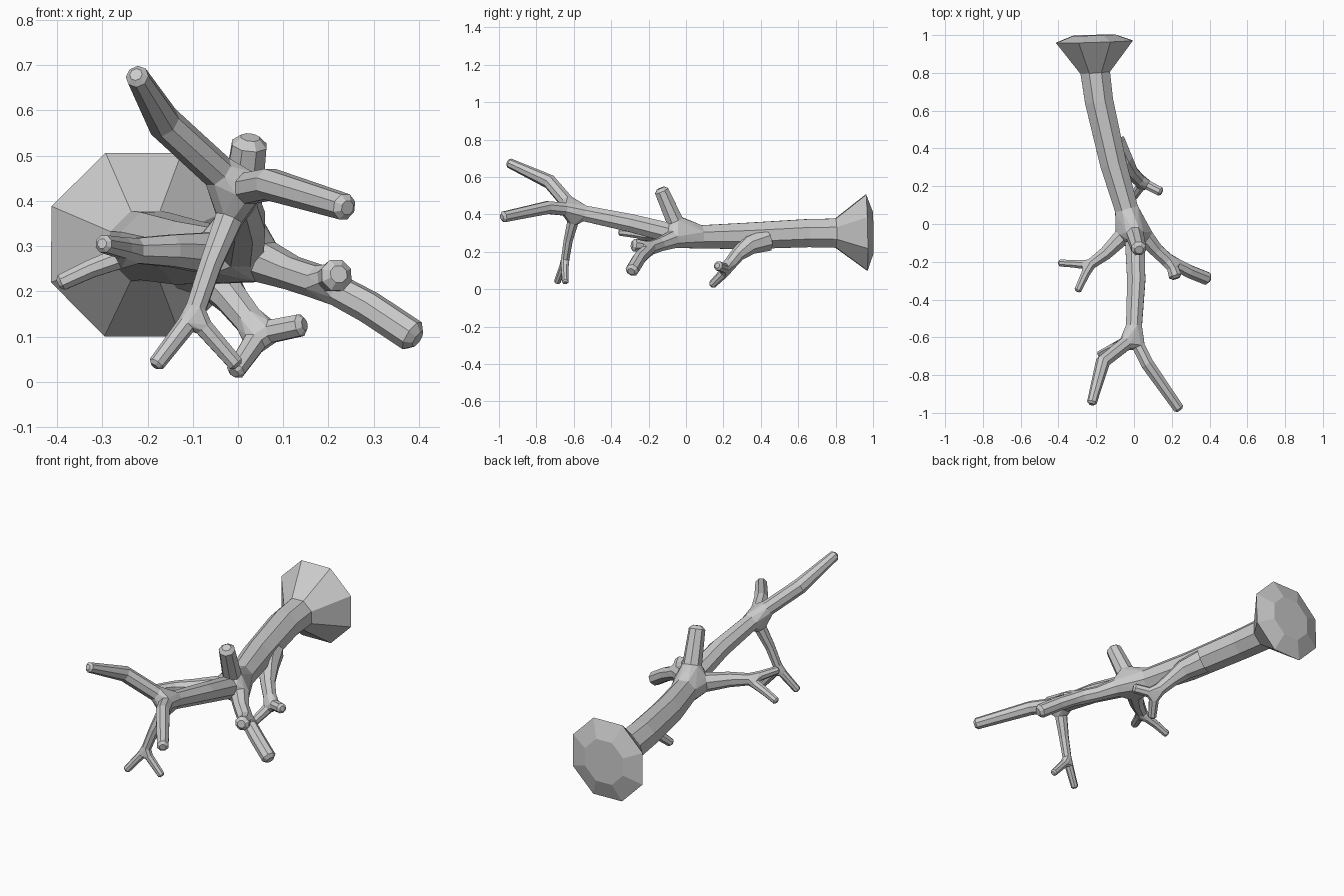
import bpy, bmesh, math
from mathutils import Vector

if "Cube" in bpy.data.objects:
    bpy.data.objects.remove(bpy.data.objects["Cube"])

SIDES = 8
bm = bmesh.new()


def ring(c, u, v, r):
    R = r / math.cos(math.pi / SIDES)
    return [bm.verts.new(c + R * (math.cos(a) * u + math.sin(a) * v))
            for a in ((i + 0.5) * 2 * math.pi / SIDES for i in range(SIDES))]


def limb(*pts, tip=True, cap=0.45):
    """Eight-sided tube through (x, y, z, radius) points; returns first and last ring."""
    P = [Vector(p[:3]) for p in pts]
    n = len(P)
    rings, u = [], None
    for i in range(n):
        t = Vector()
        if i > 0:
            t += (P[i] - P[i - 1]).normalized()
        if i < n - 1:
            t += (P[i + 1] - P[i]).normalized()
        t.normalize()
        if u is None:
            u = Vector((0, 0, 1)) if abs(t.z) < 0.85 else Vector((1, 0, 0))
        u = (u - t * u.dot(t)).normalized()
        v = t.cross(u)
        rings.append(ring(P[i], u, v, pts[i][3]))
    if tip:
        r = pts[-1][3]
        rings.append(ring(P[-1] + t * r * cap, u, v, r * 0.55))
        bm.faces.new(rings[-1])
    for a, b in zip(rings, rings[1:]):
        for k in range(SIDES):
            j = (k + 1) % SIDES
            bm.faces.new((a[k], a[j], b[j], b[k]))
    return rings[0], rings[-1]


def joint(*rings):
    """Faceted hull joining the open ends of several limbs."""
    verts = [v for r in rings for v in r]
    sets = [set(r) for r in rings]
    old = set(bm.faces)
    bmesh.ops.convex_hull(bm, input=verts, use_existing_faces=False)
    inner = [f for f in bm.faces if f not in old and any(set(f.verts) <= s for s in sets)]
    bmesh.ops.delete(bm, geom=inner, context='FACES_ONLY')


# trunk with flared foot
trunk, _ = limb((-.04, .08, .28, .062), (-.11, .32, .285, .07), (-.185, .65, .30, .075),
                (-.205, .8, .30, .078), (-.21, .965, .303, .203), cap=.17)

# main forward limb and stubs at the central joint
main0, main1 = limb((.005, -.1, .305, .052), (.012, -.3, .355, .048), (0, -.54, .405, .042), tip=False)
stub, _ = limb((.005, -.06, .365, .045), (.025, -.13, .525, .038))
left0, left1 = limb((-.065, -.07, .285, .045), (-.15, -.155, .29, .035), (-.225, -.21, .29, .028), tip=False)
right0, right1 = limb((.06, -.07, .265, .045), (.12, -.14, .24, .036), (.175, -.19, .222, .036), tip=False)
joint(trunk, main0, stub, left0, right0)

# left twigs
a, _ = limb((-.255, -.26, .296, .023), (-.297, -.35, .305, .019))
b, _ = limb((-.265, -.215, .272, .023), (-.325, -.21, .25, .02), (-.39, -.207, .22, .018))
joint(left1, a, b)

# right twigs
a, _ = limb((.205, -.235, .23, .03), (.218, -.275, .236, .034))
b, _ = limb((.225, -.215, .2, .033), (.29, -.25, .165, .034), (.385, -.288, .102, .034))
joint(right1, a, b)

# forked end of the main limb: upper left, right and hanging branches
up, _ = limb((-.045, -.635, .465, .036), (-.165, -.73, .575, .036), (-.223, -.945, .675, .024))
side, _ = limb((.025, -.65, .428, .034), (.07, -.74, .437, .034), (.235, -.975, .387, .028))
hang0, hang1 = limb((-.02, -.605, .36, .03), (-.06, -.63, .26, .024), (-.092, -.645, .165, .022), tip=False)
joint(main1, up, side, hang0)
a, _ = limb((-.115, -.655, .125, .02), (-.18, -.688, .04, .017))
b, _ = limb((-.075, -.648, .12, .02), (-.005, -.645, .04, .017))
joint(hang1, a, b)

# low branch under the trunk with two twigs
_, low = limb((-.105, .43, .265, .06), (-.055, .335, .235, .05), (-.015, .275, .185, .036),
              (.025, .235, .135, .032), tip=False)
a, _ = limb((.075, .205, .112, .025), (.138, .172, .125, .024))
b, _ = limb((.035, .2, .085, .025), (-.005, .14, .025, .02))
joint(low, a, b)

bmesh.ops.recalc_face_normals(bm, faces=bm.faces[:])
mesh = bpy.data.meshes.new("fallen_branch")
bm.to_mesh(mesh)
bm.free()
obj = bpy.data.objects.new("fallen_branch", mesh)
bpy.context.collection.objects.link(obj)
